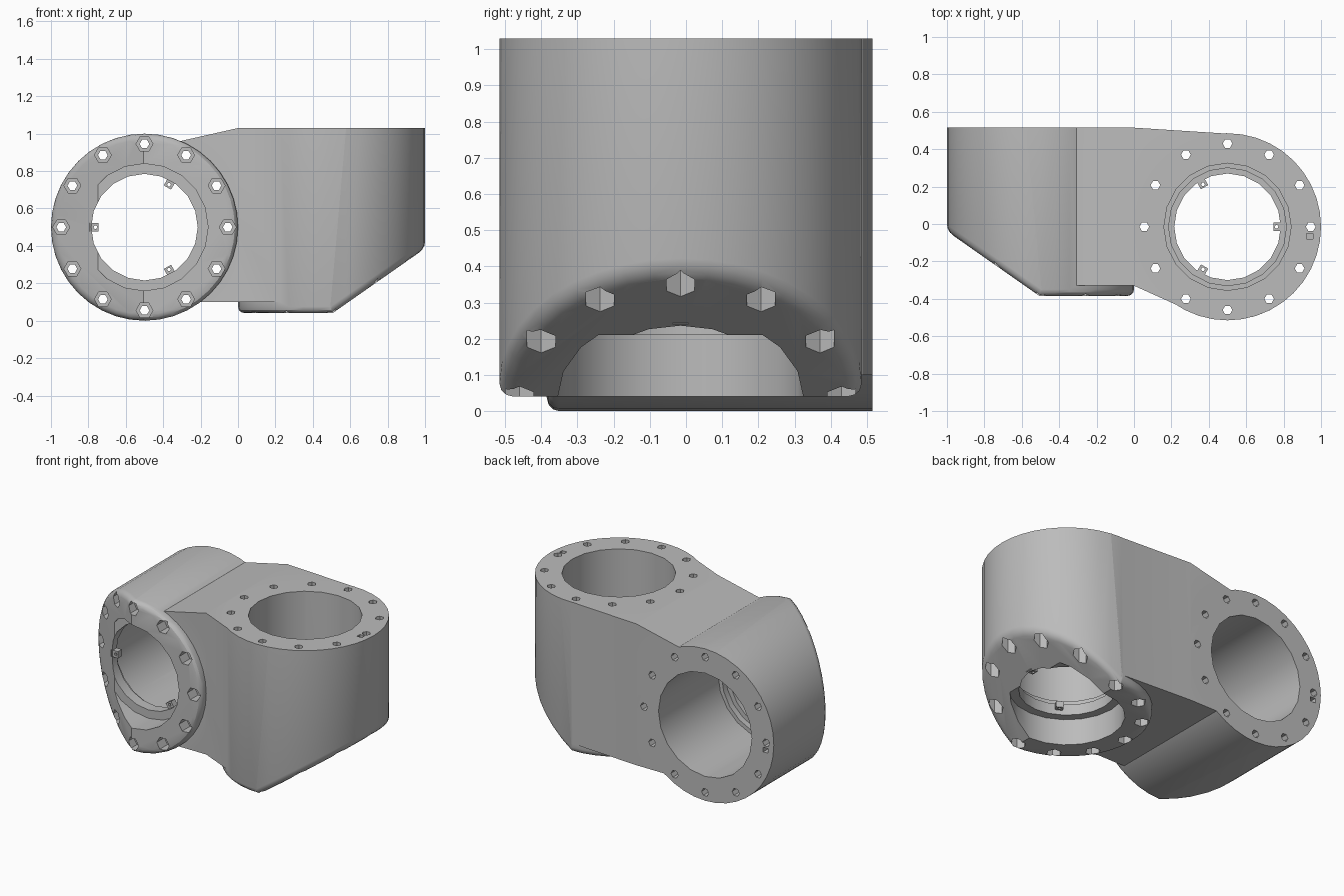
import bpy, bmesh, math
from mathutils import Matrix, Vector

default = bpy.data.objects.get("Cube")
if default:
    bpy.data.objects.remove(default, do_unlink=True)

mat = bpy.data.materials.new("grey_metal")
mat.use_nodes = True
GREY = (0.5, 0.5, 0.5, 1)
mat.diffuse_color = GREY
mat.node_tree.nodes["Principled BSDF"].inputs["Base Color"].default_value = GREY

SLOPE = 0.7      # rise of the slanted end per unit of x
RADIUS = 0.5
BOLT_R = 0.445
# Each housing: placement matrix and length along its own z axis
UPRIGHT = (Matrix.Translation((0.5, -0.015, 0.04)), 0.99)
SIDEWAYS = (Matrix.Translation((-0.5, -0.385, 0.5)) @
            Matrix(((-1, 0, 0, 0), (0, 0, 1, 0), (0, 1, 0, 0), (0, 0, 0, 1))), 0.90)


def to_object(name, bm):
    bmesh.ops.recalc_face_normals(bm, faces=bm.faces)
    mesh = bpy.data.meshes.new(name)
    bm.to_mesh(mesh)
    bm.free()
    mesh.materials.append(mat)
    ob = bpy.data.objects.new(name, mesh)
    bpy.context.collection.objects.link(ob)
    return ob


def loft(bm, rings):
    """Closed solid through rings of equal point count."""
    loops = [[bm.verts.new(p) for p in ring] for ring in rings]
    n = len(loops[0])
    for a, b in zip(loops, loops[1:]):
        for i in range(n):
            j = (i + 1) % n
            bm.faces.new((a[i], a[j], b[j], b[i]))
    bm.faces.new(loops[0][::-1])
    bm.faces.new(loops[-1])


def lathe(bm, profile, segs, place):
    turns = [2 * math.pi * i / segs for i in range(segs)]
    loft(bm, [[place @ Vector((r * math.cos(t), r * math.sin(t), z)) for t in turns]
              for r, z in profile])


def boolean(ob, other, op):
    mod = ob.modifiers.new("bool", 'BOOLEAN')
    mod.operation, mod.object, mod.solver = op, other, 'EXACT'
    bpy.context.view_layer.objects.active = ob
    bpy.ops.object.modifier_apply(modifier=mod.name)
    bpy.data.objects.remove(other, do_unlink=True)


def housing(name, place, length):
    """Cylinder with half of its lower end slanted and a rounded lower rim."""
    bm = bmesh.new()
    lathe(bm, [(RADIUS, 0), (RADIUS, length)], 40, Matrix())
    bmesh.ops.bisect_plane(bm, geom=bm.verts[:] + bm.edges[:] + bm.faces[:],
                           plane_co=(0.005, 0, 0), plane_no=(SLOPE, 0, -1), clear_outer=True)
    bmesh.ops.holes_fill(bm, edges=[e for e in bm.edges if e.is_boundary])
    bmesh.ops.recalc_face_normals(bm, faces=bm.faces)
    rim = []
    for e in bm.edges:
        zs = sorted(f.normal.z for f in e.link_faces)
        if len(zs) == 2 and zs[0] < -0.5 and abs(zs[1]) < 0.2:
            rim.append(e)
    bmesh.ops.bevel(bm, geom=rim, offset=0.035, segments=3, profile=0.5, affect='EDGES')
    bm.transform(place)
    return to_object(name, bm)


def prism(name, outline, place):
    bm = bmesh.new()
    loft(bm, [[place @ Vector((a, b, h)) for a, b in outline] for h in (-1.5, 1.5)])
    return to_object(name, bm)


# Connecting web: front outline crossed with top outline
web = prism("web", [(-0.5, 0.92), (-0.31, 0.96), (0, 1.03), (0.5, 1.03), (0.5, 0.1), (-0.5, 0.1)],
            Matrix.Rotation(math.pi / 2, 4, 'X'))
plan = prism("plan", [(-0.5, 0.515), (0, 0.515), (0.5, 0.483), (0.5, -0.4),
                      (0.3, -0.465), (0, -0.33), (-0.5, -0.33)], Matrix())
boolean(web, plan, 'INTERSECT')

# Two housings merged with the web
body = housing("elbow_body", *UPRIGHT)
boolean(body, housing("sideways_housing", *SIDEWAYS), 'UNION')
boolean(body, web, 'UNION')

# Stepped bores, bolt holes with hexagonal pockets, small locating slots
cut = bmesh.new()
for place, length in (UPRIGHT, SIDEWAYS):
    lathe(cut, [(0.34, -0.2), (0.34, 0.17), (0.285, 0.17), (0.285, 0.24), (0.315, 0.24),
                (0.315, 0.28), (0.34, 0.28), (0.34, length + 0.1)], 20, place)
    for i in range(12):
        t = i * math.pi / 6
        x, y = BOLT_R * math.cos(t), BOLT_R * math.sin(t)
        floor = max(0, x * SLOPE) + 0.08
        lathe(cut, [(0.045, -0.05), (0.045, floor), (0.026, floor), (0.026, length + 0.05)],
              6, place @ Matrix.Translation((x, y, 0)))
    bmesh.ops.create_cube(cut, size=1, matrix=place @ Matrix.Translation((0.44, -0.05, length))
                          @ Matrix.Diagonal((0.035, 0.03, 0.1, 1)))
boolean(body, to_object("cutters", cut), 'DIFFERENCE')

# Three drilled tabs on the inner lip of each bore
parts = [body]
for label, (place, length) in (("upright", UPRIGHT), ("sideways", SIDEWAYS)):
    for i in range(3):
        spot = (place @ Matrix.Rotation(i * math.tau / 3, 4, 'Z')
                @ Matrix.Translation((0.27, 0, 0.22)))
        bm = bmesh.new()
        bmesh.ops.create_cube(bm, size=1, matrix=spot @ Matrix.Diagonal((0.05, 0.045, 0.04, 1)))
        tab = to_object(f"{label}_tab_{i + 1}", bm)
        hole = bmesh.new()
        lathe(hole, [(0.01, -0.1), (0.01, 0.1)], 6, spot @ Matrix.Translation((-0.008, 0, 0)))
        boolean(tab, to_object("tab_hole", hole), 'DIFFERENCE')
        parts.append(tab)

# Smooth round walls, keep machined edges sharp
bpy.ops.object.select_all(action='DESELECT')
for ob in parts:
    ob.select_set(True)
bpy.context.view_layer.objects.active = body
bpy.ops.object.shade_smooth_by_angle(angle=math.radians(30))
